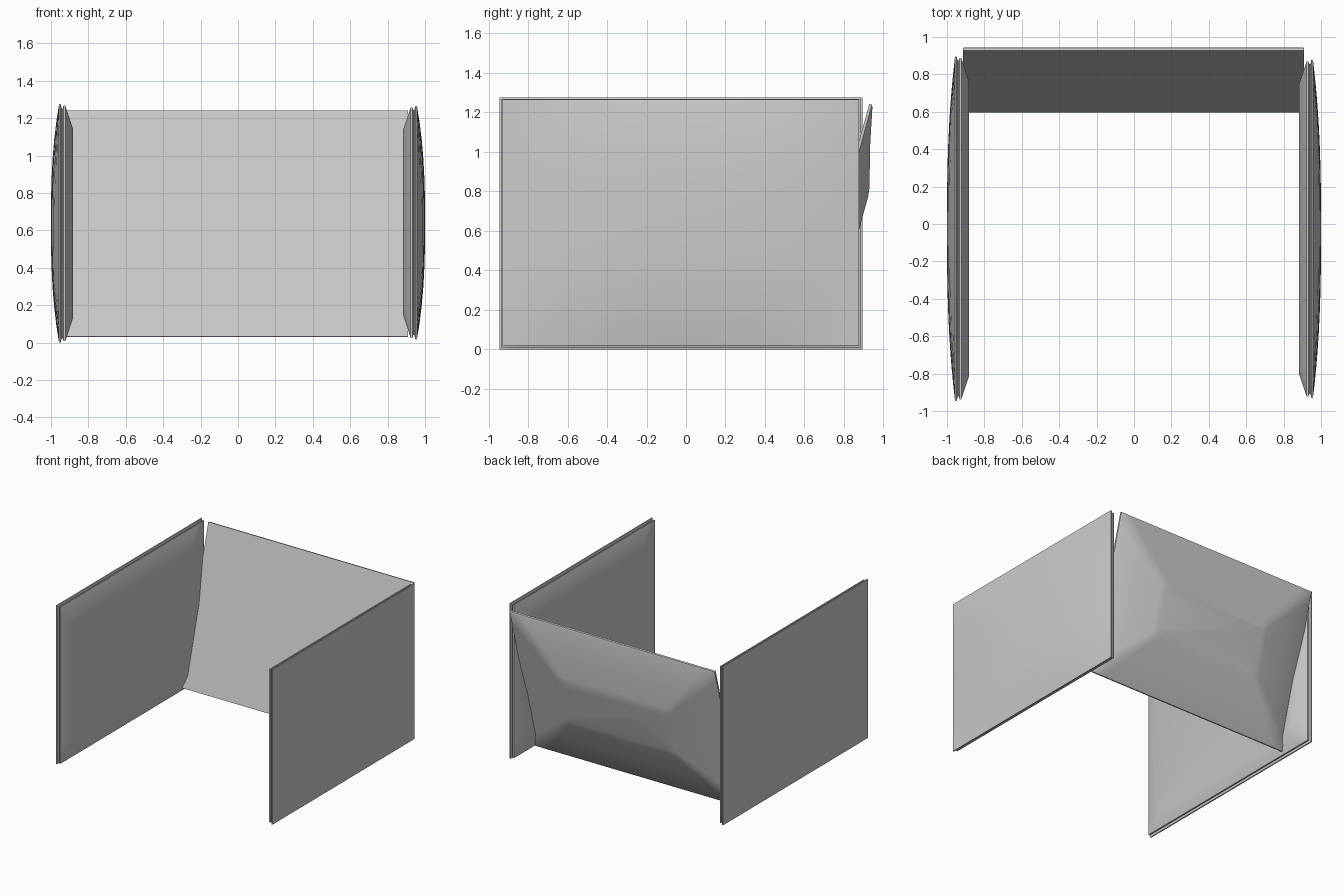
import bpy, bmesh, math
from mathutils import Vector

if "Cube" in bpy.data.objects:
    bpy.data.objects.remove(bpy.data.objects["Cube"])


def cushion(name, centre, u, v, d, half_u, half_v, bulge, steps, nu=20, nv=14):
    """Pillow face on a grid, then perimeter rings (inset, depth) and a flat cap."""
    centre, u, v, d = map(Vector, (centre, u, v, d))
    bm = bmesh.new()

    def point(a, b, inset, depth):
        return bm.verts.new(centre + u * a * (half_u - inset)
                            + v * b * (half_v - inset) + d * depth)

    # Main face, domed outwards by the bulge amount
    grid = {}
    for i in range(nu + 1):
        for j in range(nv + 1):
            a, b = 2 * i / nu - 1, 2 * j / nv - 1
            dome = (1 - abs(a) ** 2.6) * (1 - abs(b) ** 2.6)
            grid[i, j] = point(a, b, 0, -bulge * dome)
    for i in range(nu):
        for j in range(nv):
            bm.faces.new([grid[i, j], grid[i + 1, j],
                          grid[i + 1, j + 1], grid[i, j + 1]])

    # Rim and sloped border, following the grid perimeter
    keys = ([(i, 0) for i in range(nu)] + [(nu, j) for j in range(nv)]
            + [(i, nv) for i in range(nu, 0, -1)] + [(0, j) for j in range(nv, 0, -1)])
    ring = [grid[k] for k in keys]
    for inset, depth in steps:
        new = [point(2 * i / nu - 1, 2 * j / nv - 1, inset, depth) for i, j in keys]
        for k in range(len(ring)):
            n = (k + 1) % len(ring)
            bm.faces.new([ring[k], ring[n], new[n], new[k]])
        ring = new
    bm.faces.new(ring)

    bmesh.ops.recalc_face_normals(bm, faces=bm.faces)
    mesh = bpy.data.meshes.new(name)
    bm.to_mesh(mesh)
    bm.free()
    ob = bpy.data.objects.new(name, mesh)
    bpy.context.collection.objects.link(ob)
    bpy.ops.object.select_all(action='DESELECT')
    ob.select_set(True)
    bpy.context.view_layer.objects.active = ob
    bpy.ops.object.shade_smooth_by_angle(angle=math.radians(30))
    return ob


# Side panels: two lips with a seam groove, then a bevelled inner pad
side_steps = [(0.0, 0.009), (0.022, 0.014), (0.022, 0.02),
              (0.008, 0.024), (0.008, 0.034), (0.128, 0.074)]
for name, s, y0, y1, z0, z1 in (("left_panel", -1, -0.945, 0.895, 0.0, 1.275),
                                ("right_panel", 1, -0.93, 0.877, 0.018, 1.265)):
    cushion(name, (s * 0.957, (y0 + y1) / 2, (z0 + z1) / 2),
            (0, 1, 0), (0, 0, 1), (-s, 0, 0),
            (y1 - y0) / 2, (z1 - z0) / 2, 0.043, side_steps)

# Leaning back panel: flat front, padded rear
t = math.atan(0.275)
cushion("back_panel", (-0.002, 0.762, 0.638),
        (1, 0, 0), (0, math.sin(t), math.cos(t)), (0, math.cos(t), -math.sin(t)),
        0.912, 0.627, 0.0,
        [(0.0, 0.014), (0.012, 0.02), (0.22, 0.064), (0.4, 0.112), (0.45, 0.119)])
